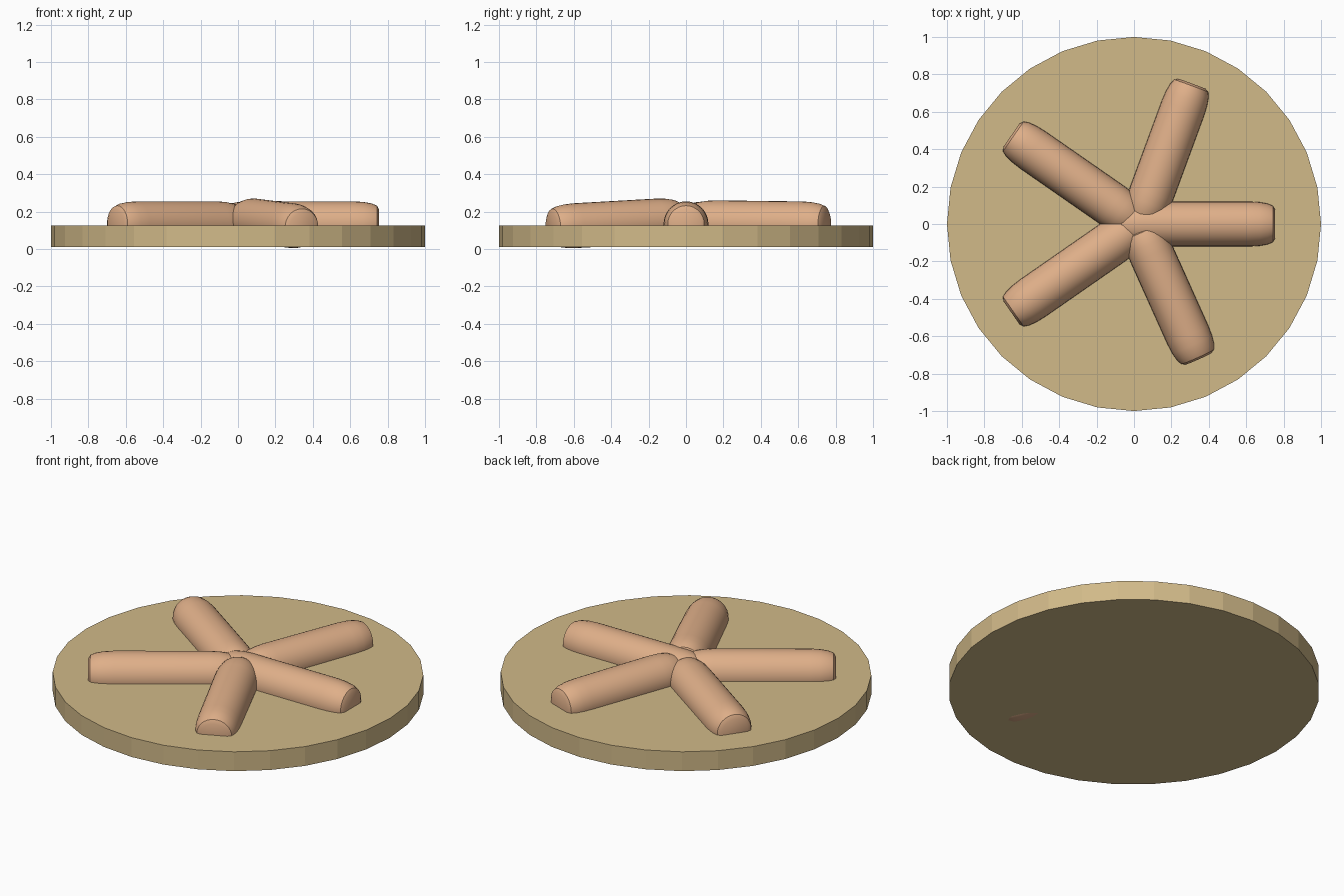
import bpy, bmesh, math
from mathutils import Vector

if "Cube" in bpy.data.objects:
    bpy.data.objects.remove(bpy.data.objects["Cube"], do_unlink=True)


def material(name, rgb):
    mat = bpy.data.materials.new(name)
    mat.use_nodes = True
    color = (*rgb, 1)
    mat.diffuse_color = color
    mat.node_tree.nodes["Principled BSDF"].inputs["Base Color"].default_value = color
    return mat


tan = material("tan", (0.64, 0.49, 0.25))
peach = material("peach", (0.74, 0.43, 0.25))

# Round base plate with flat sides
bpy.ops.mesh.primitive_cylinder_add(vertices=32, radius=1, depth=0.115,
                                    location=(0, 0, 0.0675))
base = bpy.context.object
base.name = "base_plate"
base.data.materials.append(tan)

# Half profile of a rod end: distance from the tip, radius
END = [(0, 0.075), (0.012, 0.097), (0.04, 0.109), (0.085, 0.117), (0.14, 0.12)]


def rod(name, start, end, sides=32):
    """Rounded rod lathed around the line from start to end."""
    start, end = Vector(start), Vector(end)
    axis = end - start
    length = axis.length
    profile = END + [(length - d, r) for d, r in reversed(END)]
    bm = bmesh.new()
    rings = []
    for d, r in profile:
        ring = []
        for i in range(sides):
            a = math.tau * i / sides
            ring.append(bm.verts.new((r * math.cos(a), r * math.sin(a), d)))
        rings.append(ring)
    for low, high in zip(rings, rings[1:]):
        for i in range(sides):
            j = (i + 1) % sides
            bm.faces.new((low[i], low[j], high[j], high[i]))
    bm.faces.new(list(reversed(rings[0])))
    bm.faces.new(rings[-1])
    mesh = bpy.data.meshes.new(name)
    bm.to_mesh(mesh)
    bm.free()
    mesh.materials.append(peach)
    obj = bpy.data.objects.new(name, mesh)
    bpy.context.collection.objects.link(obj)
    obj.location = start
    obj.rotation_mode = 'QUATERNION'
    obj.rotation_quaternion = axis.to_track_quat('Z', 'Y')
    bpy.ops.object.select_all(action='DESELECT')
    obj.select_set(True)
    bpy.context.view_layer.objects.active = obj
    bpy.ops.object.shade_smooth_by_angle(angle=math.radians(35))


# Five rods spread out from the middle
rod("left_rod", (-0.08, 0, 0.135), (0.755, 0, 0.135))
rod("back_rod", (0.045, 0.03, 0.142), (0.31, 0.75, 0.133))
rod("front_rod", (0.035, -0.03, 0.157), (0.345, -0.72, 0.118))
for side, s in (("back", 1), ("front", -1)):
    rod("right_" + side + "_rod", (0, 0.02 * s, 0.135), (-0.655, 0.475 * s, 0.135))
